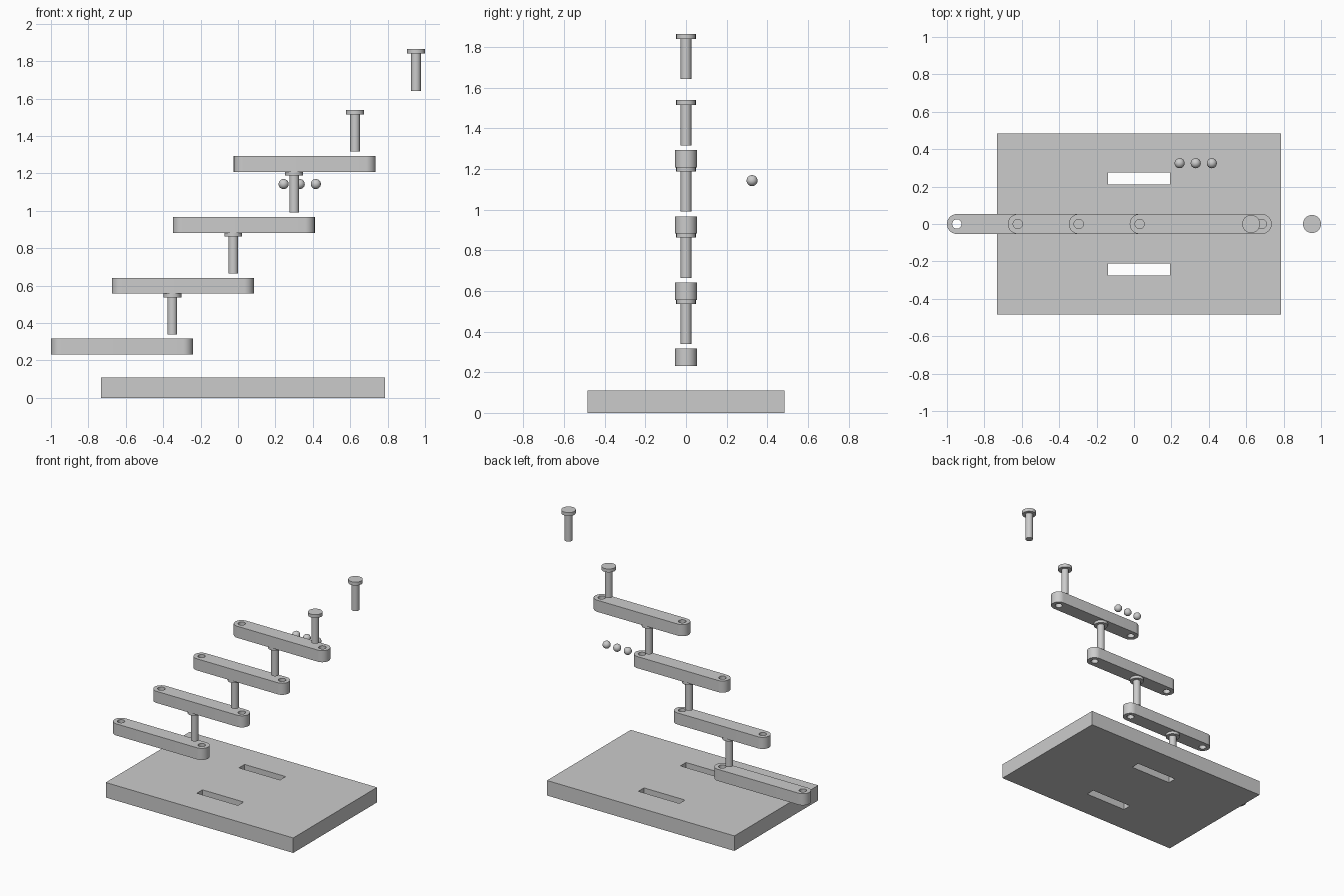
import bpy, bmesh
from math import pi, cos, sin, radians

if "Cube" in bpy.data.objects:
    bpy.data.objects.remove(bpy.data.objects["Cube"])

STEP = 0.3257


def arc(cx, cy, r, a0, a1, n):
    return [(cx + r * cos(a0 + (a1 - a0) * i / n), cy + r * sin(a0 + (a1 - a0) * i / n))
            for i in range(n + 1)]


def rect(x0, x1, y0, y1):
    return [(x0, y0), (x1, y0), (x1, y1), (x0, y1)]


def slab(name, loops, z0, z1):
    """Flat plate from an outline plus hole loops."""
    cu = bpy.data.curves.new(name, 'CURVE')
    cu.dimensions, cu.fill_mode, cu.extrude = '2D', 'BOTH', (z1 - z0) / 2
    for pts in loops:
        s = cu.splines.new('POLY')
        s.points.add(len(pts) - 1)
        for p, (x, y) in zip(s.points, pts):
            p.co = (x, y, 0, 1)
        s.use_cyclic_u = True
    tmp = bpy.data.objects.new(name + "_outline", cu)
    bpy.context.collection.objects.link(tmp)
    bpy.context.view_layer.update()
    me = bpy.data.meshes.new_from_object(
        tmp.evaluated_get(bpy.context.evaluated_depsgraph_get()))
    bpy.data.objects.remove(tmp)
    bm = bmesh.new()
    bm.from_mesh(me)
    bmesh.ops.remove_doubles(bm, verts=bm.verts, dist=1e-4)
    bmesh.ops.recalc_face_normals(bm, faces=bm.faces)
    bmesh.ops.translate(bm, verts=bm.verts, vec=(0, 0, (z0 + z1) / 2))
    return finish(name, bm)


def finish(name, bm):
    me = bpy.data.meshes.new(name)
    bm.to_mesh(me)
    bm.free()
    ob = bpy.data.objects.new(name, me)
    bpy.context.collection.objects.link(ob)
    bpy.ops.object.select_all(action='DESELECT')
    ob.select_set(True)
    bpy.context.view_layer.objects.active = ob
    bpy.ops.object.shade_smooth_by_angle(angle=radians(30))
    return ob


def lathe(name, profile, loc, n=40):
    """Solid of revolution around z."""
    bm = bmesh.new()
    verts = [bm.verts.new((r, 0, z)) for r, z in profile]
    edges = [bm.edges.new(e) for e in zip(verts, verts[1:])]
    bmesh.ops.spin(bm, geom=verts + edges, axis=(0, 0, 1), cent=(0, 0, 0),
                   angle=2 * pi, steps=n)
    bmesh.ops.remove_doubles(bm, verts=bm.verts, dist=1e-5)
    bmesh.ops.recalc_face_normals(bm, faces=bm.faces)
    ob = finish(name, bm)
    ob.location = loc
    return ob


# base plate with two slots
slab("base_plate", [rect(-0.732, 0.787, -0.485, 0.485),
                    rect(-0.14, 0.193, 0.211, 0.276),
                    rect(-0.14, 0.193, -0.276, -0.211)], 0, 0.11)

# link bars: rounded ends, a hole at each end
R, L = 0.053, 0.653
outline = arc(0, 0, R, pi / 2, 3 * pi / 2, 20) + arc(L, 0, R, -pi / 2, pi / 2, 20)
holes = [arc(x, 0, 0.025, 0, 2 * pi, 32)[:-1] for x in (0, L)]
link = slab("link_1", [outline] + holes, 0.231, 0.316)
link.location.x = -0.947
for i in range(1, 4):
    ob = link.copy()
    ob.name = f"link_{i + 1}"
    ob.location = (-0.947 + STEP * i, 0, STEP * i)
    bpy.context.collection.objects.link(ob)

# headed pins
pin = [(0, 0), (0.026, 0), (0.026, 0.198), (0.048, 0.198), (0.048, 0.223), (0, 0.223)]
for i in range(5):
    lathe(f"pin_{i + 1}", pin, (-0.351 + STEP * i, 0, 0.339 + STEP * i))

# loose balls
for i in range(3):
    bm = bmesh.new()
    bmesh.ops.create_uvsphere(bm, u_segments=24, v_segments=16, radius=0.027)
    finish(f"ball_{i + 1}", bm).location = (0.244 + 0.086 * i, 0.325, 1.143)
